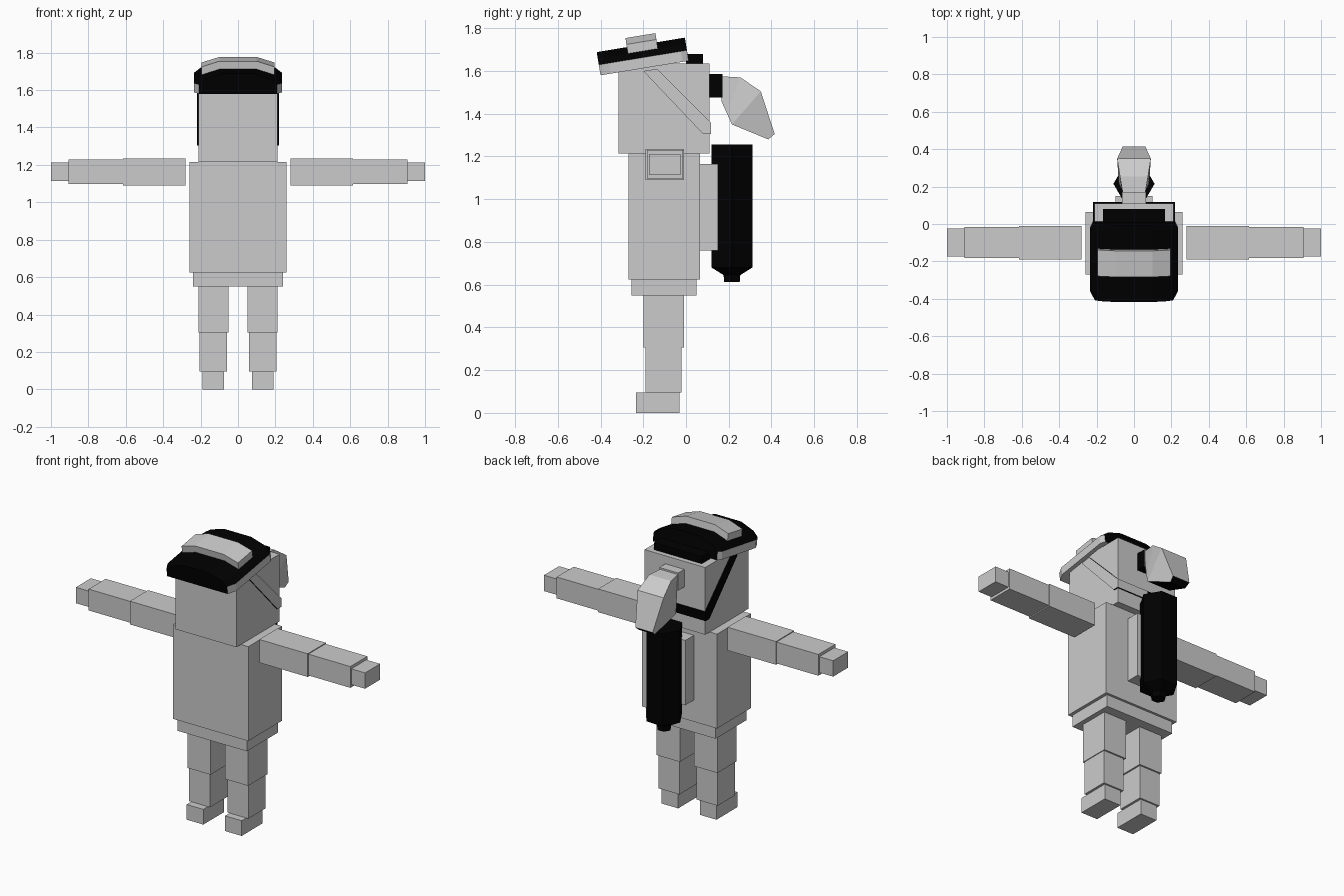
import bpy, bmesh, math
from mathutils import Matrix, Vector

if "Cube" in bpy.data.objects:
    bpy.data.objects.remove(bpy.data.objects["Cube"])


def material(name, v):
    m = bpy.data.materials.new(name)
    m.diffuse_color = (v, v, v, 1)
    m.use_nodes = True
    m.node_tree.nodes["Principled BSDF"].inputs["Base Color"].default_value = m.diffuse_color
    return m


GREY = material("light grey", 0.6)
BLACK = material("black", 0.0)


def finish(name, bm, black=None, matrix=None):
    """Make an object; faces whose normal satisfies the rule turn black."""
    bmesh.ops.recalc_face_normals(bm, faces=bm.faces)
    bm.normal_update()
    for f in bm.faces:
        f.material_index = int(bool(black and black(f.normal, f.calc_center_median())))
    if matrix:
        bm.transform(matrix)
    me = bpy.data.meshes.new(name)
    bm.to_mesh(me)
    bm.free()
    me.materials.append(GREY)
    me.materials.append(BLACK)
    ob = bpy.data.objects.new(name, me)
    bpy.context.collection.objects.link(ob)
    return ob


def loft(name, rings, black=None, matrix=None):
    """Skin a list of equal-length closed rings and cap both ends."""
    bm = bmesh.new()
    vs = [[bm.verts.new(p) for p in r] for r in rings]
    n = len(vs[0])
    for a, b in zip(vs, vs[1:]):
        for i in range(n):
            j = (i + 1) % n
            bm.faces.new((a[i], a[j], b[j], b[i]))
    bm.faces.new(vs[0])
    bm.faces.new(vs[-1])
    return finish(name, bm, black, matrix)


def box(name, x, y, z, black=None):
    rect = [(x[0], y[0]), (x[1], y[0]), (x[1], y[1]), (x[0], y[1])]
    return loft(name, [[(a, b, h) for a, b in rect] for h in z], black)


def all_black(n, c):
    return True


# Body and head
box("hips", (-.24, .24), (-.255, .05), (.55, .625))
box("torso", (-.26, .26), (-.27, .065), (.625, 1.215))
box("head", (-.21, .21), (-.315, .11), (1.215, 1.635))

# Limbs, both sides
LIMBS = [
    ("foot", (.075, .19), (-.235, -.03), (0, .095)),
    ("lower_leg", (.06, .205), (-.19, -.02), (.095, .305)),
    ("upper_leg", (.05, .21), (-.2, -.01), (.305, .55)),
    ("upper_arm", (.28, .615), (-.19, -.01), (1.09, 1.235)),
    ("forearm", (.615, .905), (-.183, -.015), (1.097, 1.23)),
    ("hand", (.905, 1.0), (-.173, -.025), (1.113, 1.212)),
]
for name, x, y, z in LIMBS:
    box("right_" + name, x, y, z)
    box("left_" + name, (-x[1], -x[0]), y, z)

# Head strap: two diagonal side bands and a band across the back
SIDE = [(-.2, 1.60), (-.135, 1.61), (.115, 1.36), (.115, 1.305), (.08, 1.305)]
for name, s in (("right_strap", 1), ("left_strap", -1)):
    loft(name, [[(s * x, y, z) for y, z in SIDE] for x in (.208, .218)],
         lambda n, c: n.x < .9)
box("back_strap_left", (-.218, 0), (.108, .118), (1.305, 1.36), all_black)
box("back_strap_right", (0, .218), (.108, .118), (1.305, 1.36),
    lambda n, c: abs(n.z) > .9)

# Tilted cap: arched section, chamfered front corners, grey side bands
half = [(.235, 0), (.235, .05), (.2, .078), (.1, .11)]
arch = half + [(-x, z) for x, z in reversed(half)]
tilt = Matrix.Translation((0, -.4, 1.58)) @ Matrix.Rotation(math.radians(9.3), 4, 'X')


def cap_ring(y, k):
    return [(x * k, y, z) for x, z in arch]


loft("cap", [cap_ring(0, .89), cap_ring(.05, 1), cap_ring(.39, 1), cap_ring(.418, .94)],
     lambda n, c: n.z > .3 or abs(n.y) > .95, tilt)

# Arched plate on top of the cap
top = [(-.195, .078), (-.1, .108), (.1, .108), (.195, .078)]
band = top + [(x, z + .045) for x, z in reversed(top)]
loft("cap_plate", [[(x, y, z) for x, z in band] for y in (.143, .285)], None, tilt)
box("cap_back_strip", (-.165, .165), (.0, .08), (1.63, 1.68), all_black)

# Hair tie and ponytail
box("hair_tie", (-.065, .065), (.105, .17), (1.475, 1.585),
    lambda n, c: n.x > .9 or n.z < -.9)
# (half width, top y, top z, bottom y, bottom z)
TAIL = [(.06, .165, 1.575, .165, 1.46), (.075, .255, 1.57, .19, 1.405),
        (.09, .35, 1.505, .215, 1.35), (.06, .415, 1.305, .385, 1.28)]
loft("ponytail", [[(-w, ty, tz), (w, ty, tz), (w * .9, by, bz), (-w * .9, by, bz)]
                  for w, ty, tz, by, bz in TAIL],
     lambda n, c: n.z < -.5 and c.z < 1.36)

# Back mount and six-sided tank with tapered base and nozzle
box("tank_mount", (-.1, .1), (.06, .15), (.76, 1.165))


def hexagon(r, z):
    return [(r * math.cos(math.pi * i / 3), .215 + r * math.sin(math.pi * i / 3), z)
            for i in range(6)]


loft("tank", [hexagon(.11, 1.255), hexagon(.11, .68), hexagon(.045, .645),
              hexagon(.042, .612)], all_black)
